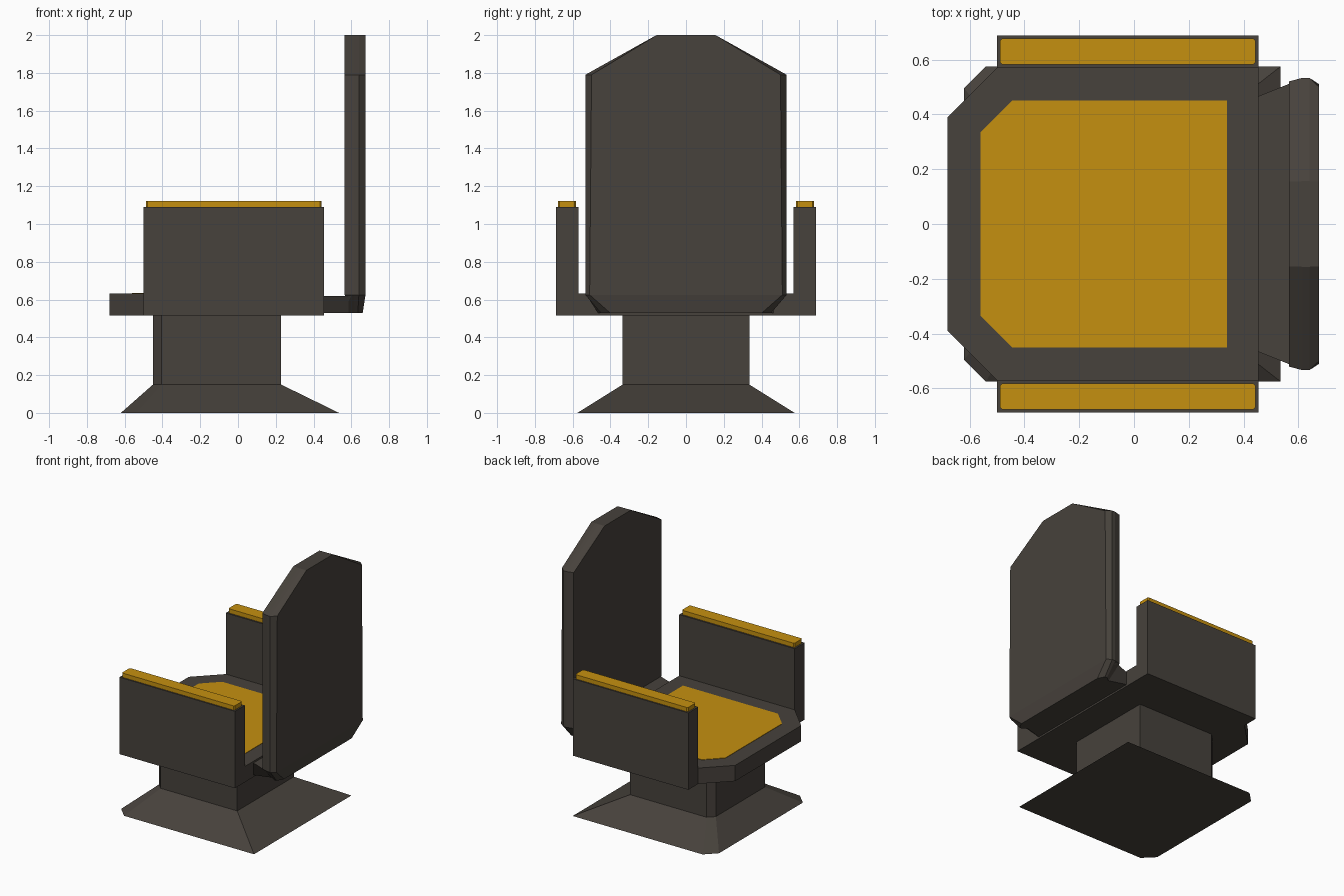
import bpy, bmesh

if "Cube" in bpy.data.objects:
    bpy.data.objects.remove(bpy.data.objects["Cube"])


def material(name, rgb):
    m = bpy.data.materials.new(name)
    m.diffuse_color = (*rgb, 1)
    m.use_nodes = True
    m.node_tree.nodes["Principled BSDF"].inputs["Base Color"].default_value = m.diffuse_color
    return m


DARK = material("dark brown grey", (0.063, 0.054, 0.045))
GOLD = material("golden yellow", (0.56, 0.28, 0.005))


def loft(name, rings, mat):
    """Solid skinned through matching rings of points, capped at both ends."""
    bm = bmesh.new()
    rows = [[bm.verts.new(p) for p in ring] for ring in rings]
    n = len(rows[0])
    for a, b in zip(rows, rows[1:]):
        for i in range(n):
            j = (i + 1) % n
            bm.faces.new((a[i], a[j], b[j], b[i]))
    bm.faces.new(rows[0][::-1])
    bm.faces.new(rows[-1])
    bmesh.ops.recalc_face_normals(bm, faces=bm.faces)
    mesh = bpy.data.meshes.new(name)
    bm.to_mesh(mesh)
    bm.free()
    mesh.materials.append(mat)
    ob = bpy.data.objects.new(name, mesh)
    bpy.context.collection.objects.link(ob)
    return ob


def plan(x0, x1, w, c, z):
    """Rectangle with its two -x corners cut off by c."""
    return [(x1, -w, z), (x1, w, z), (x0 + c, w, z),
            (x0, w - c, z), (x0, c - w, z), (x0 + c, -w, z)]


def clipped(x0, x1, y0, y1, c, z):
    """Rectangle with all four corners cut."""
    return [(x0 + c, y0, z), (x1 - c, y0, z), (x1, y0 + c, z), (x1, y1 - c, z),
            (x1 - c, y1, z), (x0 + c, y1, z), (x0, y1 - c, z), (x0, y0 + c, z)]


# Flared foot and column
loft("pedestal", [plan(-0.62, 0.535, 0.575, 0.08, 0),
                  plan(-0.45, 0.228, 0.335, 0.045, 0.15),
                  plan(-0.45, 0.228, 0.335, 0.045, 0.52)], DARK)

# Seat slab and its thin coloured panel
loft("seat", [plan(-0.68, 0.455, 0.57, 0.18, z) for z in (0.515, 0.633)], DARK)
loft("seat_panel", [plan(-0.56, 0.34, 0.45, 0.115, z) for z in (0.631, 0.636)], GOLD)

# Arms with pads on top
for side, s in (("left", -1), ("right", 1)):
    y0, y1 = sorted((s * 0.57, s * 0.687))
    loft(side + "_arm", [[(-0.5, y0, z), (0.455, y0, z), (0.455, y1, z), (-0.5, y1, z)]
                         for z in (0.515, 1.09)], DARK)
    y0, y1 = sorted((s * 0.582, s * 0.677))
    loft(side + "_arm_pad", [clipped(-0.488, 0.443, y0, y1, 0.008, z)
                             for z in (1.088, 1.122)], GOLD)

# Bracket joining the seat to the back
loft("back_bracket", [[(0.45, -0.465, z), (0.6, -w, z), (0.6, w, z), (0.45, 0.465, z)]
                      for z, w in ((0.528, 0.42), (0.62, 0.525))], DARK)


# Tall back: beveled-edge cross-sections stacked upward
def section(z, x0, x1, a, b, c):
    half = [(x0, a), (x0 + 0.45 * (x1 - x0), b), (x0 + 0.68 * (x1 - x0), b), (x1, c)]
    return [(x, y, z) for x, y in half] + [(x, -y, z) for x, y in half[::-1]]


loft("backrest", [section(0.528, 0.58, 0.66, 0.42, 0.45, 0.40),
                  section(0.625, 0.565, 0.675, 0.52, 0.533, 0.51),
                  section(1.79, 0.565, 0.675, 0.52, 0.533, 0.50),
                  section(2.0, 0.565, 0.675, 0.155, 0.156, 0.155)], DARK)
